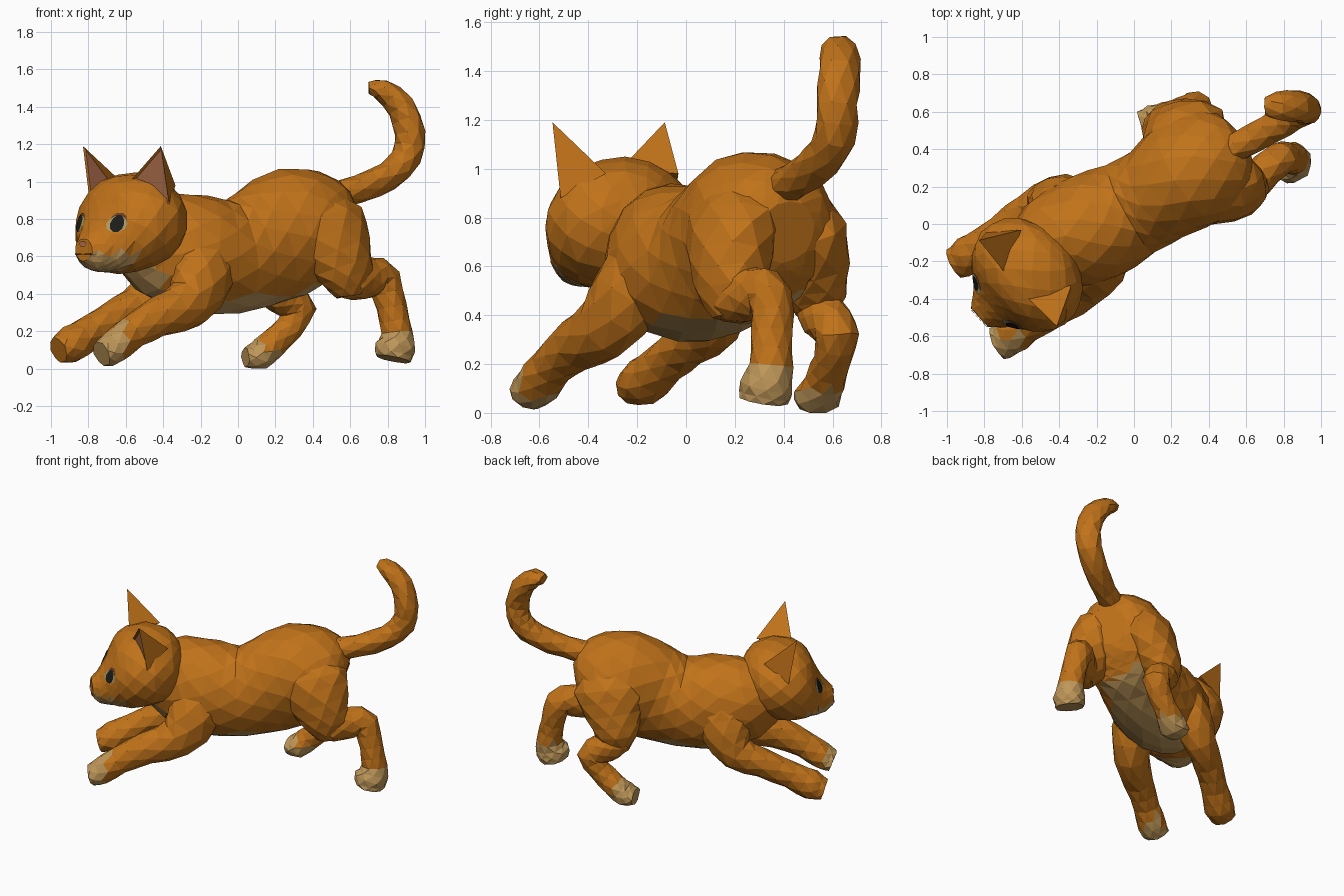
import bpy, bmesh, math, random
from mathutils import Vector as V
from mathutils.bvhtree import BVHTree

random.seed(4)
cube = bpy.data.objects.get("Cube")
if cube:
    bpy.data.objects.remove(cube)


def material(name, rgb):
    m = bpy.data.materials.new(name)
    m.use_nodes = True
    m.diffuse_color = (*rgb, 1)
    bsdf = m.node_tree.nodes["Principled BSDF"]
    bsdf.inputs["Base Color"].default_value = (*rgb, 1)
    bsdf.inputs["Roughness"].default_value = 0.9
    return m


ORANGE = material("orange_fur", (0.53, 0.17, 0.01))
CREAM = material("cream_fur", (0.52, 0.31, 0.10))
PINK = material("ear_pink", (0.41, 0.15, 0.07))
BLACK = material("eye_black", (0.012, 0.012, 0.01))
GREEN = material("eye_pale_green", (0.42, 0.34, 0.13))
BROWN = material("dark_brown", (0.14, 0.05, 0.015))

LATERAL = V((-0.5, 0.86, 0)).normalized()      # across the body
UP = V((0, 0, 1))
HEAD = V((-0.58, -0.28, 0))                    # head axis and its directions
FWD = V((-0.74, -0.67, 0)).normalized()
SIDE = V((0.67, -0.74, 0)).normalized()


def face_point(f, r, z):
    return HEAD + FWD * f + SIDE * r + UP * z


def finish(name, bm, mats, rule=None):
    bmesh.ops.recalc_face_normals(bm, faces=bm.faces)
    bm.normal_update()
    if rule:
        for f in bm.faces:
            f.material_index = int(rule(f.calc_center_median(), f.normal))
    me = bpy.data.meshes.new(name)
    bm.to_mesh(me)
    bm.free()
    for m in mats:
        me.materials.append(m)
    ob = bpy.data.objects.new(name, me)
    bpy.context.collection.objects.link(ob)


def spline(rows, steps):
    """Catmull-Rom resampling of the ring list."""
    out = []
    for i in range(len(rows) - 1):
        a, b, c, d = (rows[max(i - 1, 0)], rows[i], rows[i + 1],
                      rows[min(i + 2, len(rows) - 1)])
        for s in range(steps):
            t = s / steps
            out.append([0.5 * (2 * q + (r - p) * t + (2 * p - 5 * q + 4 * r - u) * t * t
                               + (3 * q - p - 3 * r + u) * t ** 3)
                        for p, q, r, u in zip(a, b, c, d)])
    return out + [rows[-1]]


def loft(rows, ref, sides=10, axis=None, jitter=0.004):
    """Skin elliptical rings; each row is x, y, z, radius along ref, radius across."""
    rings = spline(rows, 2)
    centres = [V(r[:3]) for r in rings]
    bm = bmesh.new()
    loops = []
    for i, r in enumerate(rings):
        tangent = axis or centres[min(i + 1, len(rings) - 1)] - centres[max(i - 1, 0)]
        across = tangent.cross(ref).normalized()
        along = across.cross(tangent).normalized()
        loop = []
        for k in range(sides):
            t = math.tau * (k + 0.5 * (i % 2)) / sides
            p = centres[i] + along * r[3] * math.cos(t) + across * r[4] * math.sin(t)
            p += V([random.uniform(-jitter, jitter) for _ in range(3)])
            p.z = max(p.z, 0)
            loop.append(bm.verts.new(p))
        loops.append(loop)
    # alternate rings are twisted half a step, so triangles join them
    for i, (a, b) in enumerate(zip(loops, loops[1:])):
        for k in range(sides):
            n = (k + 1) % sides
            if i % 2 == 0:
                bm.faces.new((a[k], a[n], b[k]))
                bm.faces.new((a[n], b[n], b[k]))
            else:
                bm.faces.new((a[k], b[n], b[k]))
                bm.faces.new((a[k], a[n], b[n]))
    for loop in (loops[0], loops[-1]):
        bm.faces.new(loop)
    return bm


# Torso: neck to rump, with cream belly and chest
torso = loft([(-.54, -.23, .72, .18, .18), (-.43, -.11, .67, .28, .26),
              (-.22, -.02, .615, .32, .30), (-.02, .08, .60, .305, .27),
              (.14, .17, .66, .33, .27), (.30, .28, .74, .34, .31),
              (.44, .35, .76, .29, .29), (.53, .39, .75, .22, .22),
              (.57, .41, .74, .13, .13)], UP, 14)
finish("torso", torso, [ORANGE, CREAM],
       lambda c, n: (n.z < -0.72 and c.x < 0.42)
       or (c.x < -0.40 and c.z < 0.58 and c.dot(LATERAL) < 0.18))

# Tail
finish("tail", loft([(.48, .38, .92, .085, .08), (.64, .46, .96, .08, .075),
                     (.80, .55, 1.03, .085, .08), (.90, .61, 1.13, .088, .08),
                     (.92, .62, 1.26, .088, .078), (.87, .63, 1.40, .088, .075),
                     (.77, .63, 1.49, .08, .06), (.70, .63, 1.50, .045, .035)],
                    LATERAL, 8), [ORANGE])


# Legs
def leg(name, rows, cream_rule=None):
    finish(name, loft(rows, LATERAL, 9), [ORANGE, CREAM], cream_rule)


leg("front_leg_left", [(-.18, -.15, .66, .13, .17), (-.19, -.23, .50, .14, .18),
                       (-.26, -.33, .35, .12, .14), (-.42, -.45, .28, .10, .11),
                       (-.57, -.55, .19, .09, .09), (-.67, -.61, .11, .10, .09),
                       (-.73, -.64, .08, .09, .07)],
    lambda c, n: c.x < -0.73 or (c.x < -.60 and n.y < -.15 and n.x < .6)
    or (c.x < -.60 and n.z < -.5))
leg("front_leg_right", [(-.36, .09, .64, .14, .18), (-.41, .12, .49, .14, .17),
                        (-.49, .11, .36, .11, .125), (-.63, .02, .29, .095, .10),
                        (-.78, -.09, .20, .09, .09), (-.89, -.17, .13, .105, .10),
                        (-.96, -.21, .10, .085, .07)])

# Hind legs: round thigh, then a shank bent at the hock
leg("hind_thigh_left", [(.40, .23, .92, .10, .13), (.45, .20, .78, .18, .24),
                        (.53, .18, .62, .165, .20), (.58, .18, .49, .13, .15),
                        (.60, .18, .39, .07, .08)])
leg("hind_shank_left", [(.52, .14, .46, .07, .07), (.61, .20, .47, .10, .11),
                        (.71, .29, .49, .095, .11), (.78, .35, .47, .09, .095),
                        (.82, .35, .33, .085, .08), (.85, .35, .19, .09, .085),
                        (.84, .33, .11, .11, .11), (.83, .32, .05, .10, .095)],
    lambda c, n: c.z < 0.2)
leg("hind_thigh_right", [(.32, .44, .90, .10, .13), (.28, .47, .76, .17, .24),
                         (.22, .51, .60, .15, .19), (.18, .53, .47, .12, .14),
                         (.17, .54, .37, .06, .07)])
leg("hind_shank_right", [(.13, .51, .45, .07, .07), (.20, .55, .41, .10, .10),
                         (.27, .59, .37, .095, .10), (.33, .62, .32, .09, .09),
                         (.27, .60, .22, .08, .075), (.18, .57, .13, .085, .08),
                         (.11, .54, .07, .10, .08), (.04, .52, .06, .08, .055)],
    lambda c, n: c.z < 0.09 or c.x < 0.13 and c.z < 0.2)

# Head: upright rings from the nape to the muzzle, with cream chin and lips
head_rings = [(-.25, .80, .13, .15), (-.18, .79, .22, .26), (-.05, .785, .262, .335),
              (.08, .77, .262, .315), (.17, .735, .22, .245), (.22, .685, .165, .175),
              (.28, .64, .11, .115), (.33, .635, .06, .065)]
head = loft([(*face_point(f, 0, z), h, w) for f, z, h, w in head_rings], UP, 14, FWD)
surface = BVHTree.FromBMesh(head)
finish("head", head, [ORANGE, CREAM],
       lambda c, n: (c - HEAD).dot(FWD) > 0.14 and c.z < 0.62)


def plate(name, r, z, w, h, mat, lift, sides=10):
    """Thin patch that follows the face."""
    bm = bmesh.new()

    def put(a, b):
        hit, normal = surface.ray_cast(face_point(1, a, b), -FWD)[:2]
        return bm.verts.new(hit + (FWD + normal * math.copysign(1, normal.dot(FWD)))
                            .normalized() * lift)

    hub = put(r, z)
    rims = [[put(r + s * w * math.cos(math.tau * k / sides),
                 z + s * h * math.sin(math.tau * k / sides)) for k in range(sides)]
            for s in (0.5, 1)]
    for k in range(sides):
        n = (k + 1) % sides
        bm.faces.new((hub, rims[0][k], rims[0][n]))
        bm.faces.new((rims[0][k], rims[1][k], rims[1][n], rims[0][n]))
    finish(name, bm, [mat])


# Ears: hollowed pyramids opening outward; eyes beside the muzzle
for sign, label in ((1, "left"), (-1, "right")):
    bm = bmesh.new()
    corners = [(.07, .08, 1.0), (.0, .315, .88), (-.15, .20, .98), (.055, .31, 1.19)]
    inner, outer, back, tip = [bm.verts.new(face_point(f, sign * r, z))
                               for f, r, z in corners]
    front = bm.faces.new((inner, outer, tip))
    for trio in ((outer, back, tip), (back, inner, tip), (inner, back, outer)):
        bm.faces.new(trio)
    bmesh.ops.recalc_face_normals(bm, faces=bm.faces)
    bmesh.ops.inset_region(bm, faces=[front], thickness=0.016)
    front.material_index = 1
    bmesh.ops.translate(bm, verts=front.verts, vec=-FWD * 0.012)
    finish("ear_" + label, bm, [ORANGE, PINK])

    plate("eye_lid_" + label, sign * .150, .786, .050, .050, BROWN, .004)
    plate("eye_rim_" + label, sign * .148, .774, .056, .044, GREEN, .006)
    plate("eye_pupil_" + label, sign * .153, .776, .037, .047, BLACK, .009)
    plate("mouth_" + label, sign * .04, .612, .04, .005, BROWN, .006, 6)

# Nose
plate("nose", 0, .668, .03, .018, PINK, .008, 6)
